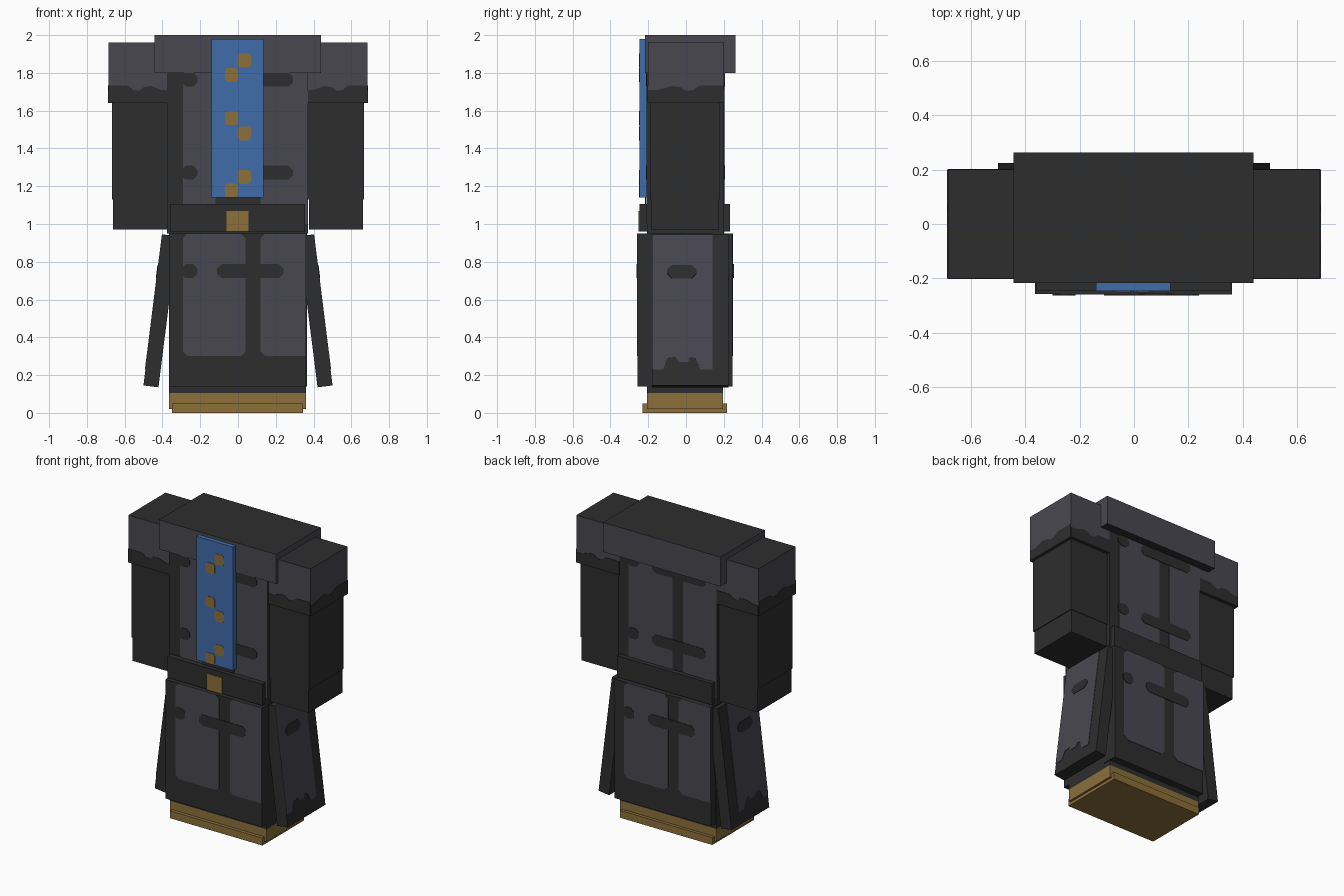
import bpy
from math import pi
from mathutils import Matrix, Vector

cube = bpy.data.objects.get("Cube")
if cube:
    bpy.data.objects.remove(cube)


def material(name, rgb):
    m = bpy.data.materials.new(name)
    m.use_nodes = True
    m.diffuse_color = (*rgb, 1)
    m.node_tree.nodes["Principled BSDF"].inputs["Base Color"].default_value = (*rgb, 1)
    return m


BLACK = material("black cloth", (0.027, 0.027, 0.027))
GREY = material("slate grey cloth", (0.066, 0.064, 0.081))
BLUE = material("blue sash", (0.053, 0.15, 0.41))
GOLD = material("gold", (0.26, 0.16, 0.042))


def prism(name, outline, near, far, mat, matrix=Matrix(), mirrored=False):
    """Extrude an (x, z) outline from y = near to y = far, then place it."""
    n = len(outline)
    verts = [matrix @ Vector((x, y, z)) for y in (near, far) for x, z in outline]
    faces = [tuple(range(n)), tuple(reversed(range(n, 2 * n)))]
    faces += [(i, i + n, (i + 1) % n + n, (i + 1) % n) for i in range(n)]
    mesh = bpy.data.meshes.new(name)
    mesh.from_pydata(verts, [], faces)
    mesh.materials.append(mat)
    obj = bpy.data.objects.new(name, mesh)
    bpy.context.collection.objects.link(obj)
    if mirrored:
        obj.modifiers.new("other side", "MIRROR")
    return obj


def rect(x0, x1, z0, z1, c=0.0):
    """Rectangle outline, with corners cut by c."""
    if not c:
        return [(x0, z0), (x1, z0), (x1, z1), (x0, z1)]
    return [(x0 + c, z0), (x1 - c, z0), (x1, z0 + c), (x1, z1 - c),
            (x1 - c, z1), (x0 + c, z1), (x0, z1 - c), (x0, z0 + c)]


def box(name, x, y, z, mat, **kw):
    return prism(name, rect(*x, *z), *y, mat, **kw)


def plate(name, outline, depth, mat, turn=0, matrix=Matrix(), layer=1, **kw):
    """Thin plate lying on a wall; turn counts quarter turns from the front."""
    place = matrix @ Matrix.Rotation(turn * pi / 2, 4, "Z")
    return prism(name, outline, -depth - 0.003 * layer, -depth + 0.002, mat, place, **kw)


def cap_ends(obj, mat):
    """Give the level faces a second colour."""
    obj.data.materials.append(mat)
    for f in obj.data.polygons:
        if abs(f.normal.z) > 0.9:
            f.material_index = 1


# Boots and legs
box("sole", (-0.35, 0.345), (-0.23, 0.217), (0, 0.05), GOLD)
box("boots", (-0.365, 0.36), (-0.207, 0.196), (0.02, 0.105), GOLD)
box("legs", (-0.365, 0.36), (-0.207, 0.196), (0.105, 0.95), BLACK)

# Torso, belt and skirt panels
box("torso", (-0.375, 0.37), (-0.207, 0.2), (0.95, 1.82), BLACK)
box("belt", (-0.36, 0.355), (-0.245, 0.233), (0.96, 1.105), BLACK)
box("skirt_front", (-0.365, 0.36), (-0.257, -0.18), (0.14, 0.95), BLACK)
box("skirt_back", (-0.36, 0.365), (0.14, 0.247), (0.14, 0.95), BLACK)


def cloth_panels(name, depth, turn, low, high, blots, edge):
    """Two grey panels with dark patches across them."""
    c = 0.025
    plate(name + "_panel_a", rect(-0.29, 0.04, low, high, c), depth, GREY, turn)
    plate(name + "_panel_b", [(0.12 + c, low), (edge, low), (edge, high),
                              (0.12 + c, high), (0.12, high - c), (0.12, low + c)],
          depth, GREY, turn)
    for z, reach in blots:
        for x0, x1 in ((-0.30, -0.215), (-0.11, reach)):
            plate(name + "_patch", rect(x0, x1, z - 0.037, z + 0.037, 0.022),
                  depth, BLACK, turn, layer=2)


for side, turn, torso_y, skirt_y in (("front", 0, 0.207, 0.257), ("back", 2, 0.2, 0.247)):
    cloth_panels("torso_" + side, torso_y, turn, 1.0, 1.82,
                 ((1.765, 0.29), (1.272, 0.29)), 0.37)
    cloth_panels("skirt_" + side, skirt_y, turn, 0.3, 0.95, ((0.75, 0.24),), 0.36)

# Shoulder yoke
cap_ends(box("yoke", (-0.443, 0.44), (-0.218, 0.263), (1.8, 2.0), GREY), BLACK)

# Sleeves
cap_ends(box("upper_sleeve", (0.36, 0.685), (-0.2, 0.2), (1.64, 1.96), GREY,
             mirrored=True), BLACK)
box("lower_sleeve", (0.37, 0.668), (-0.19, 0.18), (1.13, 1.66), BLACK, mirrored=True)
box("cuff", (0.375, 0.662), (-0.186, 0.176), (0.97, 1.13), BLACK, mirrored=True)
wave = ((-1, 1.71), (-0.75, 1.71), (-0.4, 1.73), (-0.15, 1.725), (0, 1.705),
        (0.2, 1.71), (0.35, 1.732), (1, 1.732))
for turn, half, depth in ((0, 0.162, 0.2), (1, 0.2, 0.162), (2, 0.162, 0.2), (3, 0.2, 0.162)):
    hem = [(-half, 1.64), (half, 1.64)] + [(u * half, z) for u, z in reversed(wave)]
    plate("sleeve_hem", hem, depth, BLACK, turn,
          Matrix.Translation((0.523, 0, 0)), mirrored=True)

# Side flaps, swung outward at the bottom
swing = Matrix.Translation((0.4, 0, 0.945)) @ Matrix.Rotation(-0.125, 4, "Y")
box("side_flap", (-0.08, 0), (-0.18, 0.225), (-0.806, 0), BLACK, matrix=swing, mirrored=True)
flap_cloth = [(-0.18, -0.72), (-0.12, -0.72), (-0.1, -0.66), (-0.055, -0.655),
              (-0.04, -0.68), (0.01, -0.68), (0.025, -0.655), (0.05, -0.66),
              (0.075, -0.72), (0.14, -0.72), (0.14, 0), (-0.18, 0)]
plate("flap_cloth", flap_cloth, 0, GREY, 1, swing, mirrored=True)
plate("flap_patch", rect(-0.1, 0.055, -0.235, -0.165, 0.025), 0, BLACK, 1, swing,
      layer=2, mirrored=True)

# Sash with gold marks, and buckle
box("sash", (-0.14, 0.135), (-0.247, -0.21), (1.14, 1.98), BLUE)
plate("sash_lining", rect(-0.12, 0.12, 1.09, 1.2), 0.213, BLACK)
for low, high in ((1.79, 1.865), (1.56, 1.48), (1.177, 1.25)):
    for x, z in ((-0.035, low), (0.033, high)):
        plate("sash_mark", rect(x - 0.035, x + 0.035, z - 0.037, z + 0.037, 0.012),
              0.247, GOLD)
plate("buckle", rect(-0.06, 0.055, 0.96, 1.07), 0.245, GOLD, layer=2.5)
